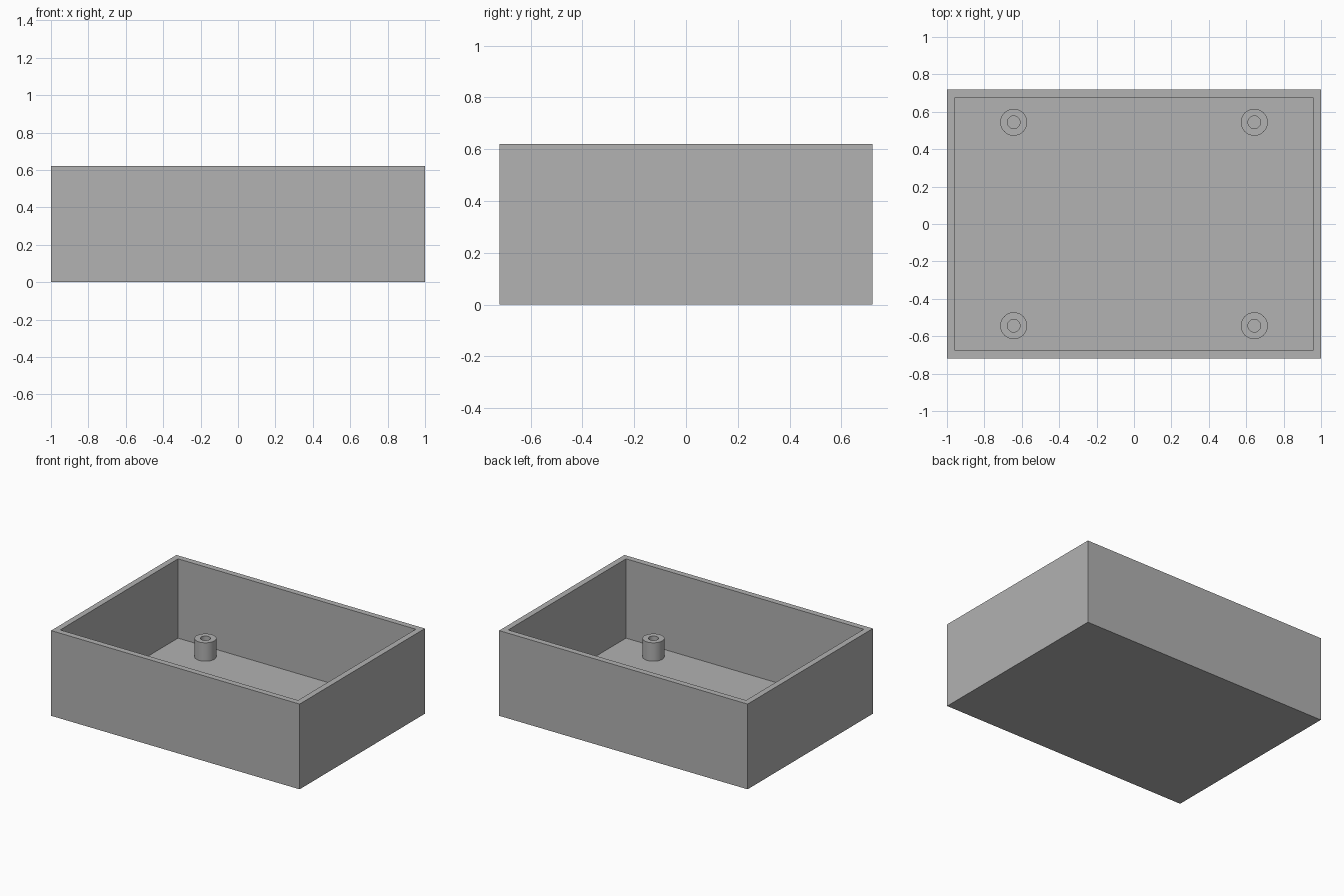
import bpy, bmesh, math
from mathutils import Matrix, Vector

if "Cube" in bpy.data.objects:
    bpy.data.objects.remove(bpy.data.objects["Cube"], do_unlink=True)

WIDTH, DEPTH, HEIGHT = 2.0, 1.44, 0.62
WALL = 0.043
POST_RADIUS, HOLE_RADIUS, POST_TOP = 0.072, 0.034, 0.177
POST_X, POST_Y = 0.643, 0.544

grey = bpy.data.materials.new("plain grey")
grey.use_nodes = True
colour = (0.445, 0.445, 0.445, 1)
grey.diffuse_color = colour
grey.node_tree.nodes["Principled BSDF"].inputs["Base Color"].default_value = colour


def hollow_top(bm, wall, depth):
    """Inset the upward face and sink it to leave an open cavity."""
    bm.normal_update()
    top = max(bm.faces, key=lambda f: f.calc_center_median().z * f.normal.z)
    bmesh.ops.inset_region(bm, faces=[top], thickness=wall, use_even_offset=True)
    sunk = bmesh.ops.extrude_discrete_faces(bm, faces=[top])["faces"][0]
    bmesh.ops.translate(bm, verts=sunk.verts, vec=(0, 0, -depth))


def make_object(name, bm, location=(0, 0, 0)):
    bmesh.ops.recalc_face_normals(bm, faces=bm.faces)
    mesh = bpy.data.meshes.new(name)
    bm.to_mesh(mesh)
    bm.free()
    mesh.materials.append(grey)
    obj = bpy.data.objects.new(name, mesh)
    obj.location = location
    bpy.context.collection.objects.link(obj)
    return obj


# Open tray with thin walls and floor
bm = bmesh.new()
bmesh.ops.create_cube(bm, size=1)
bmesh.ops.scale(bm, vec=(WIDTH, DEPTH, HEIGHT), verts=bm.verts)
bmesh.ops.translate(bm, vec=(0, 0, HEIGHT / 2), verts=bm.verts)
hollow_top(bm, WALL, HEIGHT - WALL)
make_object("tray", bm)

# Four hollow screw posts, rooted inside the floor
base = WALL / 2
post_height = POST_TOP - base
for side, x in (("left", POST_X), ("right", -POST_X)):
    for end, y in (("front", -POST_Y), ("back", POST_Y)):
        bm = bmesh.new()
        bmesh.ops.create_cone(bm, cap_ends=True, segments=48, radius1=POST_RADIUS,
                              radius2=POST_RADIUS, depth=post_height,
                              matrix=Matrix.Translation(Vector((0, 0, post_height / 2))))
        hollow_top(bm, POST_RADIUS - HOLE_RADIUS, post_height - 0.01)
        post = make_object(f"{end}_{side}_post", bm, (x, y, base))
        bpy.ops.object.select_all(action='DESELECT')
        post.select_set(True)
        bpy.context.view_layer.objects.active = post
        bpy.ops.object.shade_smooth_by_angle(angle=math.radians(30))
